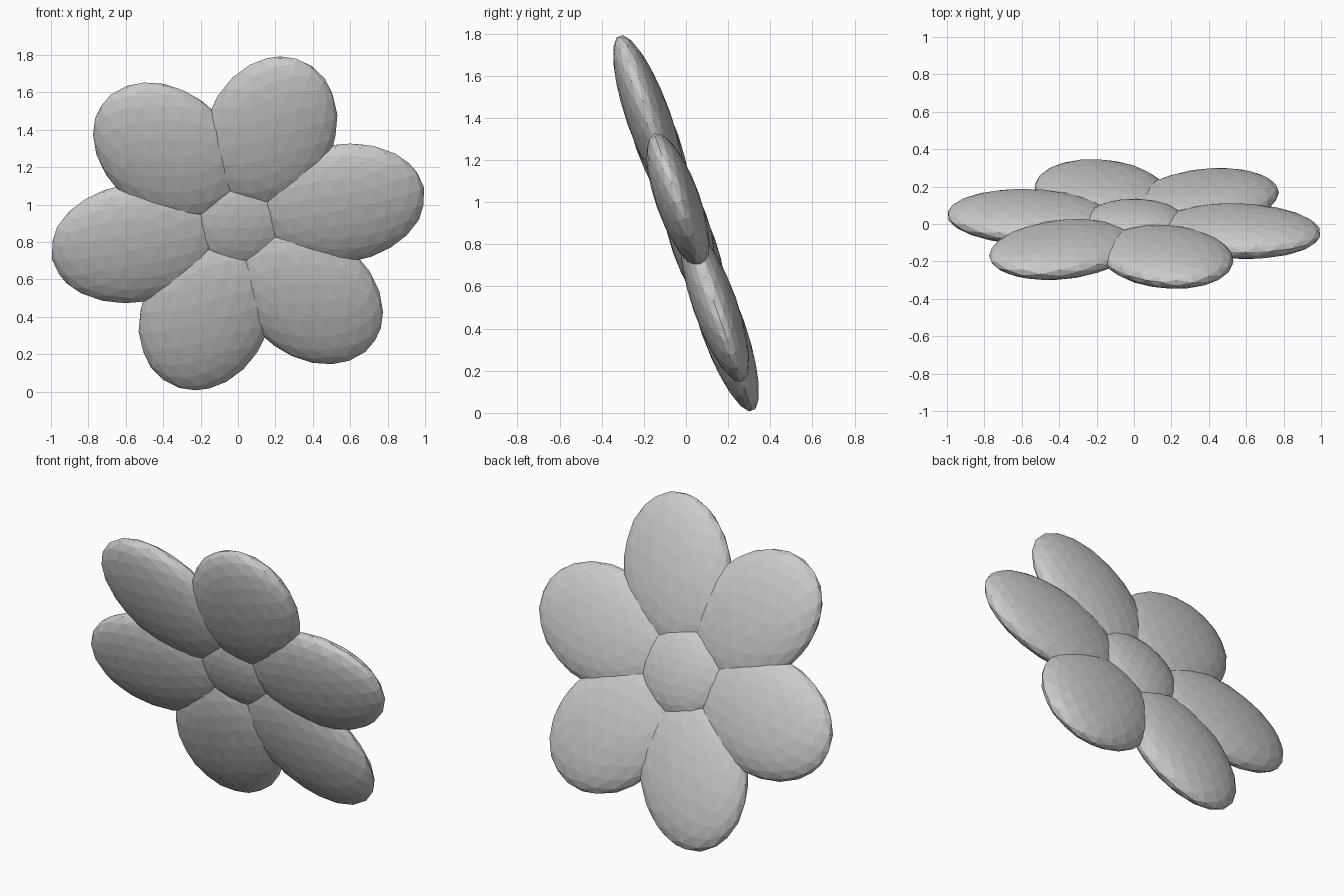
import bpy, math
from mathutils import Matrix

if "Cube" in bpy.data.objects:
    bpy.data.objects.remove(bpy.data.objects["Cube"])

# Flower plane: leans towards the front, slightly squashed in height
FLOWER = (Matrix.Translation((0, 0, 0.9))
          @ Matrix.Rotation(math.radians(19.5), 4, 'X')
          @ Matrix.Diagonal((1, 1, 0.965, 1)))


def blob(name, angle, offset, size, depth=0.0):
    """Faceted ellipsoid lying in the flower plane, turned about its centre."""
    bpy.ops.mesh.primitive_ico_sphere_add(subdivisions=3, radius=1.0)
    ob = bpy.context.object
    ob.name = ob.data.name = name
    ob.data.transform(FLOWER
                      @ Matrix.Rotation(-angle, 4, 'Y')
                      @ Matrix.Translation((offset, depth, 0))
                      @ Matrix.Diagonal((*size, 1)))
    bpy.ops.object.shade_flat()
    return ob


# Six petals around the centre
for i in range(6):
    blob(f"petal_{i + 1}", math.radians(12 + 60 * i), 0.57, (0.447, 0.105, 0.345))

# Flat round centre, a little proud at the back
blob("flower_centre", 0, 0, (0.27, 0.09, 0.27), 0.015)
